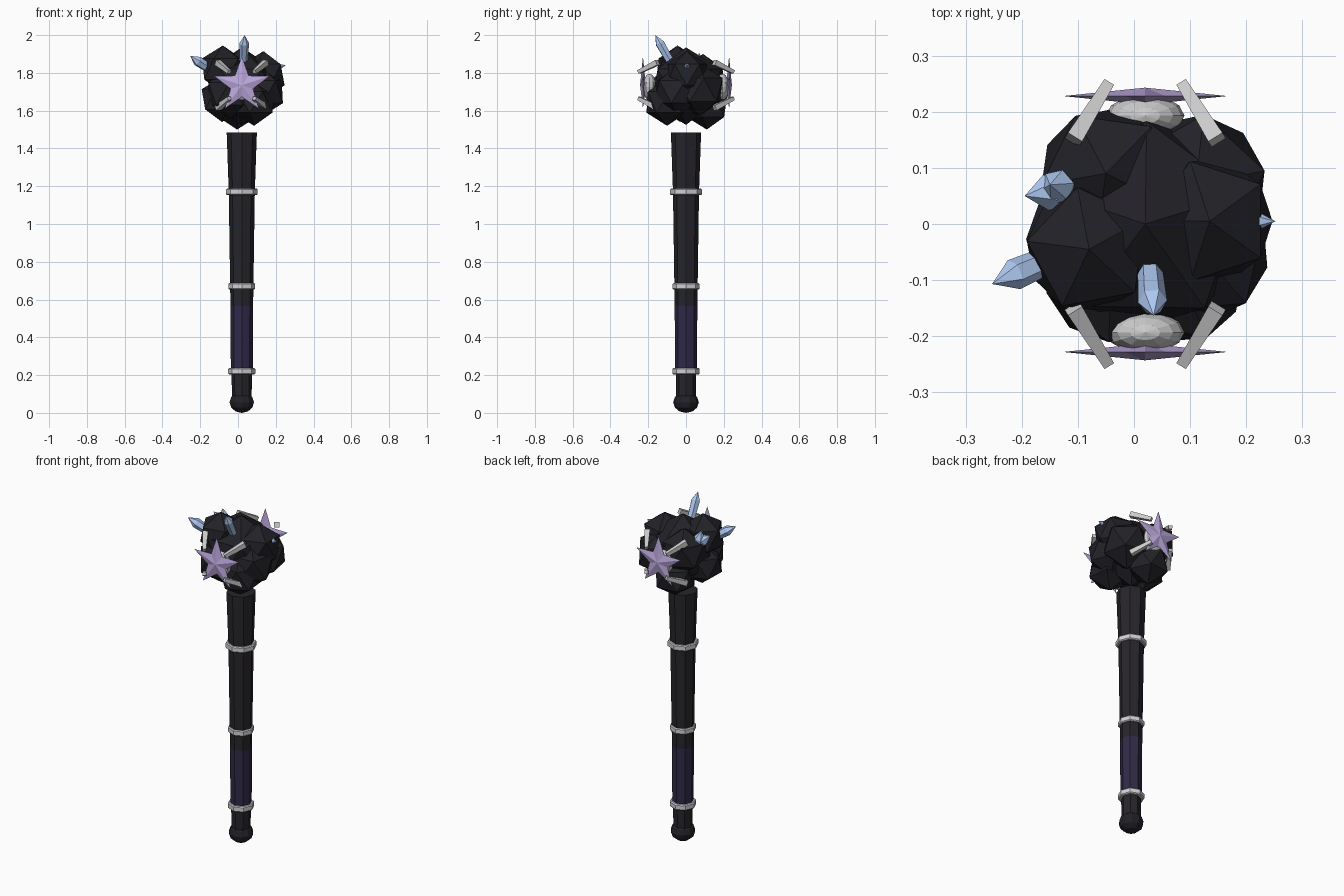
import bpy, bmesh, math
from mathutils import Vector, Matrix

if "Cube" in bpy.data.objects:
    bpy.data.objects.remove(bpy.data.objects["Cube"])

CX = 0.02      # shaft axis
SZ = 1.735     # height of the star centres


def material(name, rgb):
    m = bpy.data.materials.new(name)
    m.diffuse_color = (*rgb, 1)
    m.use_nodes = True
    m.node_tree.nodes["Principled BSDF"].inputs["Base Color"].default_value = m.diffuse_color
    return m


dark = material("dark_metal", (0.02, 0.018, 0.023))
black = material("black_stone", (0.016, 0.015, 0.02))
purple = material("purple_wrap", (0.03, 0.023, 0.065))
silver = material("silver", (0.65, 0.65, 0.68))
white = material("white", (0.9, 0.88, 0.9))
lilac = material("lilac", (0.5, 0.39, 0.72))
ice = material("ice_blue", (0.42, 0.58, 0.88))


def finish(bm, name, mat):
    bmesh.ops.recalc_face_normals(bm, faces=bm.faces)
    me = bpy.data.meshes.new(name)
    bm.to_mesh(me)
    bm.free()
    me.materials.append(mat)
    ob = bpy.data.objects.new(name, me)
    bpy.context.collection.objects.link(ob)
    return ob


def lathe(name, profile, mat, sides=8, matrix=None, closed=False):
    """Spin (radius, height) points; cap the ends, or join them when closed."""
    bm = bmesh.new()
    rings = []
    for r, z in profile:
        n = sides if r > 0 else 1
        rings.append([bm.verts.new((r * math.cos(2 * math.pi * i / sides),
                                    r * math.sin(2 * math.pi * i / sides), z)) for i in range(n)])
    pairs = list(zip(rings, rings[1:]))
    if closed:
        pairs.append((rings[-1], rings[0]))
    for a, b in pairs:
        for i in range(sides):
            j = (i + 1) % sides
            loop = [a[i % len(a)], a[j % len(a)], b[j % len(b)], b[i % len(b)]]
            bm.faces.new(list(dict.fromkeys(loop)))
    if not closed:
        for ring in (rings[0], rings[-1]):
            if len(ring) > 2:
                bm.faces.new(ring)
    bm.transform(matrix or Matrix.Translation((CX, 0, 0)))
    return finish(bm, name, mat)


def aim(a, b):
    """Matrix placing local z along a -> b."""
    return Matrix.Translation(a) @ (b - a).to_track_quat('Z', 'Y').to_matrix().to_4x4()


# Shaft, grip and pommel
lathe("lower_shaft", [(0.052, 0.06), (0.054, 0.22)], dark)
lathe("grip", [(0.058, 0.22), (0.06, 0.565)], purple)
lathe("upper_shaft", [(0.06, 0.565), (0.069, 1.17), (0.08, 1.485)], dark)
bm = bmesh.new()
bmesh.ops.create_uvsphere(bm, u_segments=10, v_segments=6, radius=1,
                          matrix=Matrix.Translation((CX, 0, 0.056))
                          @ Matrix.Diagonal((0.068, 0.068, 0.056, 1)))
finish(bm, "pommel", black)

# Metal bands
for z, r in ((0.22, 0.072), (0.67, 0.071), (1.17, 0.084)):
    h = 0.017
    lathe("band", [(r - 0.02, z - h), (r - 0.005, z - h), (r, z - h + 0.005),
                   (r, z + h - 0.005), (r - 0.005, z + h), (r - 0.02, z + h)],
          silver, closed=True)

# Rocky head made of overlapping lumps: x, y, z, radius, turn
lumps = [(CX, 0, 1.73, 0.205, 0.3), (-0.08, -0.045, 1.82, 0.125, 0.5),
         (0.135, 0.005, 1.79, 0.125, 0.63), (-0.005, 0.11, 1.62, 0.12, 0.4),
         (0.085, -0.1, 1.645, 0.125, 0.1), (-0.085, -0.03, 1.66, 0.12, 0.6),
         (0.11, 0.07, 1.71, 0.14, 0.2), (-0.05, 0.09, 1.77, 0.13, 0.8),
         (0.12, -0.05, 1.70, 0.135, 0.4), (-0.04, -0.09, 1.69, 0.135, 0.9)]
for x, y, z, r, turn in lumps:
    bm = bmesh.new()
    bmesh.ops.create_icosphere(bm, subdivisions=1, radius=r,
                               matrix=Matrix.Translation((x, y, z)) @ Matrix.Rotation(turn, 4, 'Z'))
    finish(bm, "head_rock", black)

# Ice crystals: base, tip, radius
for base, tip, r in (((0.027, -0.06, 1.82), (0.035, -0.163, 2.0), 0.026),
                     ((-0.12, -0.05, 1.80), (-0.253, -0.107, 1.89), 0.028),
                     ((-0.10, 0.065, 1.80), (-0.195, 0.05, 1.88), 0.032),
                     ((-0.12, 0.06, 1.79), (-0.15, 0.07, 1.905), 0.032),
                     ((0.15, 0.005, 1.82), (0.252, 0.005, 1.84), 0.027)):
    a, b = Vector(base), Vector(tip)
    n = (b - a).length
    lathe("crystal", [(r * 0.8, 0), (r, n - 0.05), (0, n)], ice, 6, aim(a, b))

for s in (-1, 1):
    # Faceted star on front and back
    bm = bmesh.new()
    rim = []
    for i in range(10):
        r, t = (0.154, 0.062)[i % 2], math.pi / 2 + i * math.pi / 5
        rim.append(bm.verts.new((CX + r * math.cos(t), s * 0.228, SZ + r * math.sin(t))))
    for y in (0.243, 0.213):
        tip = bm.verts.new((CX, s * y, SZ))
        for i in range(10):
            bm.faces.new((rim[i], rim[(i + 1) % 10], tip))
    finish(bm, "star", lilac)

    # Pale boss behind the star
    bm = bmesh.new()
    bmesh.ops.create_uvsphere(bm, u_segments=12, v_segments=8, radius=1,
                              matrix=Matrix.Translation((CX, s * 0.193, SZ - 0.01))
                              @ Matrix.Diagonal((0.07, 0.037, 0.07, 1)))
    finish(bm, "boss", white)

    # Four claws leaning over the star
    for sx in (-1, 1):
        for sz in (-1, 1):
            a = Vector((CX + sx * 0.128, s * 0.15, SZ + sz * 0.12))
            b = Vector((CX + sx * 0.066, s * 0.25, SZ + sz * 0.07))
            lathe("claw", [(0.021, 0), (0.014, (b - a).length)], white, 4,
                  aim(a, b) @ Matrix.Rotation(math.pi / 4, 4, 'Z'))
